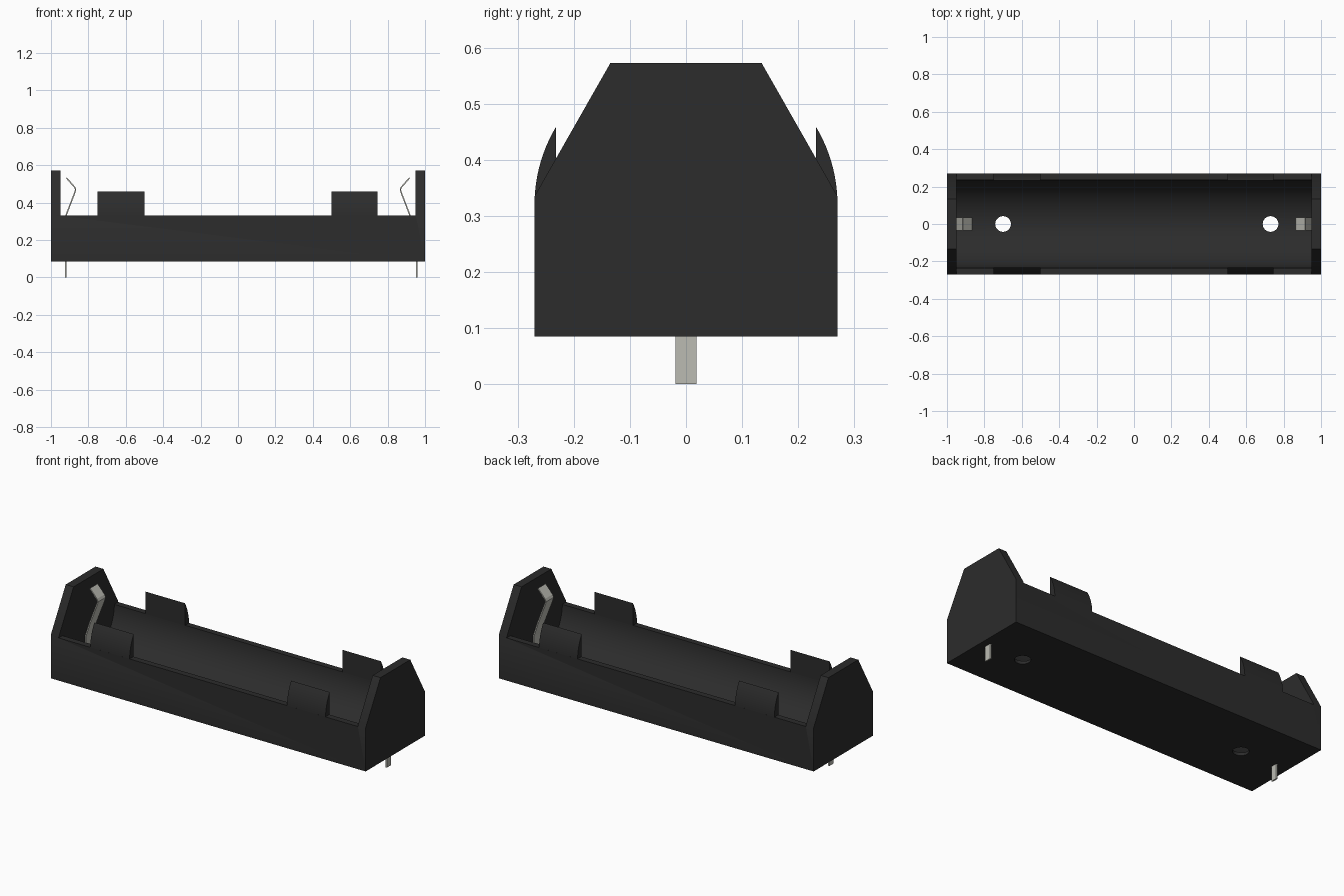
import bpy, bmesh, math
from mathutils import Vector

if "Cube" in bpy.data.objects:
    bpy.data.objects.remove(bpy.data.objects["Cube"])


def material(name, color):
    m = bpy.data.materials.new(name)
    m.diffuse_color = color
    m.use_nodes = True
    m.node_tree.nodes["Principled BSDF"].inputs["Base Color"].default_value = m.diffuse_color
    return m


BLACK = material("black_plastic", (0.025, 0.025, 0.025, 1))
METAL = material("spring_metal", (0.5, 0.5, 0.45, 1))


def prism(name, profile, axis, lo, hi, mat):
    """Extrude a 2D profile along x (profile = y,z) or y (profile = x,z)."""
    bm = bmesh.new()
    if axis == 'x':
        pts = [(lo, a, b) for a, b in profile]
        move = Vector((hi - lo, 0, 0))
    else:
        pts = [(a, lo, b) for a, b in profile]
        move = Vector((0, hi - lo, 0))
    face = bm.faces.new([bm.verts.new(p) for p in pts])
    ext = bmesh.ops.extrude_face_region(bm, geom=[face])
    bmesh.ops.translate(bm, vec=move,
                        verts=[v for v in ext["geom"] if isinstance(v, bmesh.types.BMVert)])
    bmesh.ops.recalc_face_normals(bm, faces=bm.faces)
    me = bpy.data.meshes.new(name)
    bm.to_mesh(me)
    bm.free()
    ob = bpy.data.objects.new(name, me)
    bpy.context.collection.objects.link(ob)
    me.materials.append(mat)
    return ob


def activate(ob):
    bpy.ops.object.select_all(action='DESELECT')
    ob.select_set(True)
    bpy.context.view_layer.objects.active = ob


def smooth(ob):
    activate(ob)
    bpy.ops.object.shade_smooth_by_angle(angle=math.radians(30))


def cut(ob, cutter):
    mod = ob.modifiers.new("cut", 'BOOLEAN')
    mod.operation = 'DIFFERENCE'
    mod.solver = 'EXACT'
    mod.object = cutter
    activate(ob)
    bpy.ops.object.modifier_apply(modifier=mod.name)
    bpy.data.objects.remove(cutter)


def strip(name, path, thick, half_width):
    """Bent sheet metal: offset a path in the xz plane, extrude along y."""
    pts = [Vector(p) for p in path]
    left, right = [], []
    for i, p in enumerate(pts):
        d = (pts[min(i + 1, len(pts) - 1)] - pts[max(i - 1, 0)]).normalized()
        n = Vector((-d.y, d.x)) * thick / 2
        left.append(p + n)
        right.append(p - n)
    return prism(name, left + right[::-1], 'y', -half_width, half_width, METAL)


# Holder body: end-wall outline running the full length
body = prism("holder_body", [(-0.27, 0.085), (0.27, 0.085), (0.27, 0.335), (0.135, 0.572),
                             (-0.135, 0.572), (-0.27, 0.335)], 'x', -1, 1, BLACK)

# Round trough, with everything above the side walls cleared away
R, RIM, AXIS = 0.235, 0.33, 0.335
N = 40
arc = [(R * math.cos(a), AXIS + R * math.sin(a))
       for a in (math.pi + math.pi * i / N for i in range(1, N))]
trough = [(-0.4, 0.7), (-0.4, RIM), (-R, RIM)] + arc + [(R, RIM), (0.4, RIM), (0.4, 0.7)]
cut(body, prism("trough_cutter", trough, 'x', -0.95, 0.95, BLACK))

# Mounting holes through the floor
for x in (-0.70, 0.73):
    bpy.ops.mesh.primitive_cylinder_add(vertices=32, radius=0.042, depth=0.3, location=(x, 0, 0.1))
    cut(body, bpy.context.object)
smooth(body)

# Retaining clips: curved outside, flat inside, pointed at the top
RO, ZC, YI = 0.27, 0.32, 0.232
top = math.acos(YI / RO)
start = math.asin((RIM - ZC) / RO)
outer = [(RO * math.cos(start + (top - start) * i / 10),
          ZC + RO * math.sin(start + (top - start) * i / 10)) for i in range(11)]
for side, sy in (("front", -1), ("back", 1)):
    for end, lo, hi in (("left", -0.75, -0.5), ("right", 0.5, 0.745)):
        prof = [(sy * y, z) for y, z in [(YI, RIM)] + outer]
        smooth(prism(f"{side}_{end}_clip", prof, 'x', lo, hi, BLACK))

# Contact springs and solder pins
for end, s, pin_x in (("left", -1, -0.92), ("right", 1, 0.955)):
    path = [(0.946, 0.10), (0.946, 0.25), (0.92, 0.33), (0.872, 0.455),
            (0.868, 0.47), (0.874, 0.483), (0.918, 0.533)]
    strip(f"{end}_contact_spring", [(s * x, z) for x, z in path], 0.007, 0.034)
    strip(f"{end}_solder_pin", [(pin_x, 0), (pin_x, 0.098)], 0.008, 0.019)
